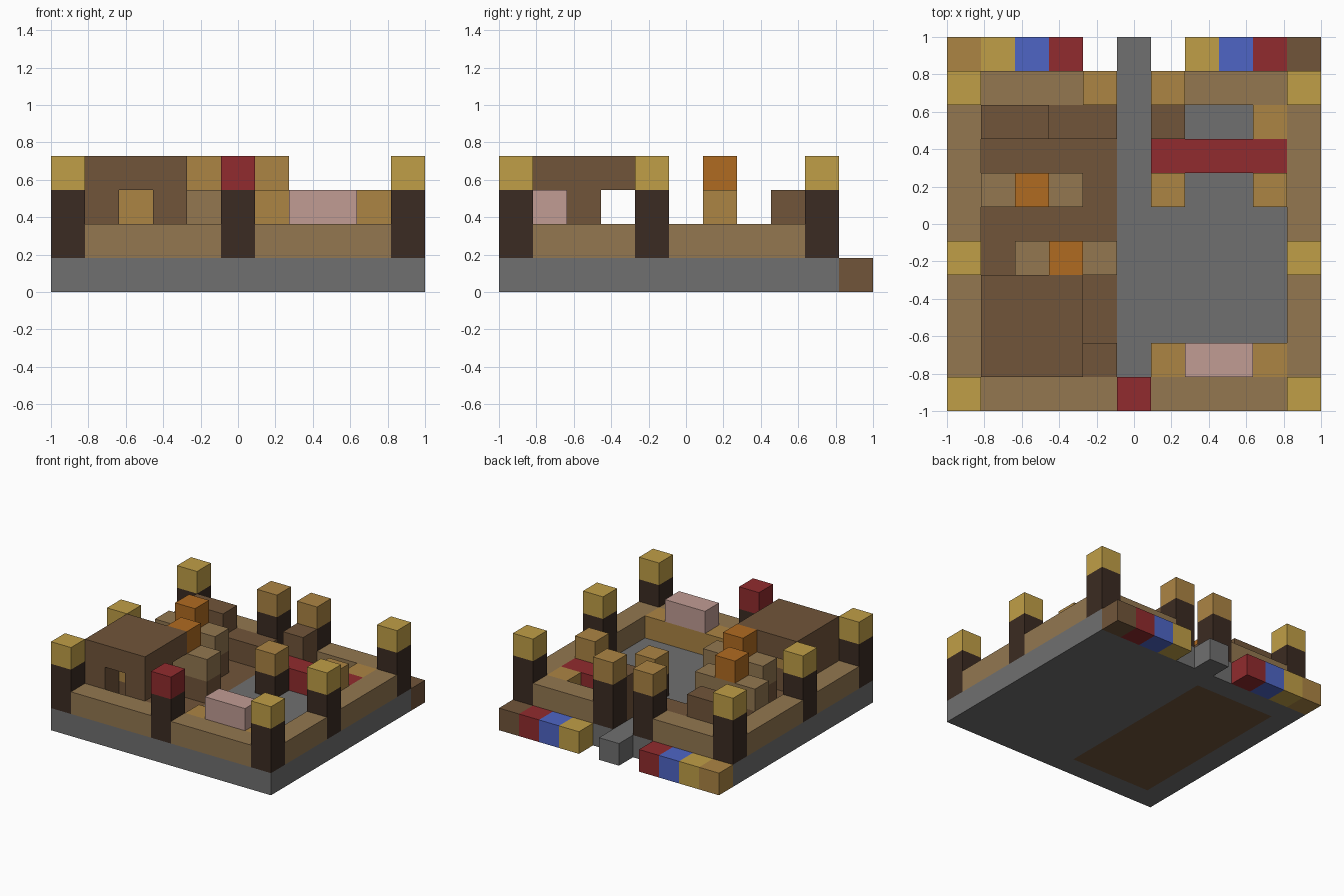
import bpy
import bmesh
from mathutils import Matrix, Vector

if "Cube" in bpy.data.objects:
    bpy.data.objects.remove(bpy.data.objects["Cube"], do_unlink=True)

U = 2 / 11  # edge of one block


def material(name, hex_code):
    srgb = [int(hex_code[i:i + 2], 16) / 255 for i in (0, 2, 4)]
    lin = [c / 12.92 if c <= 0.04045 else ((c + 0.055) / 1.055) ** 2.4 for c in srgb]
    m = bpy.data.materials.new(name)
    m.use_nodes = True
    m.diffuse_color = (*lin, 1)
    m.node_tree.nodes["Principled BSDF"].inputs["Base Color"].default_value = (*lin, 1)
    return m


STONE = material("stone grey", "707070")
PLANK = material("plank", "937750")
BROWN = material("brown wood", "71553a")
TAN = material("tan wood", "ac8544")
YELLOW = material("yellow", "c09f47")
RED = material("red", "912b2e")
BLUE = material("blue", "4e65c5")
PINK = material("pink", "c19c94")
ORANGE = material("orange", "b06b21")
DARK = material("dark wood", "3b2b22")


def blocks(name, mat, *boxes):
    """Boxes in block units: column, row, level, then width, depth, height."""
    bm = bmesh.new()
    for x, y, z, w, d, h in boxes:
        centre = Vector((x + w / 2 - 5.5, y + d / 2 - 5.5, z + h / 2)) * U
        size = Matrix.Diagonal((w * U, d * U, h * U, 1))
        bmesh.ops.create_cube(bm, size=1, matrix=Matrix.Translation(centre) @ size)
    mesh = bpy.data.meshes.new(name)
    bm.to_mesh(mesh)
    bm.free()
    mesh.materials.append(mat)
    obj = bpy.data.objects.new(name, mesh)
    bpy.context.collection.objects.link(obj)
    return obj


def post(name, x, y, cap):
    blocks(name + "_shaft", DARK, (x, y, 1, 1, 1, 2))
    blocks(name + "_cap", cap, (x, y, 3, 1, 1, 1))


# Foundation with a wooden floor let into it, and the path
blocks("foundation", STONE, (0, 0, 0, 1, 10, 1), (5, 0, 0, 6, 10, 1),
       (1, 0, 0, 4, 1, 1), (1, 9, 0, 4, 1, 1))
blocks("wood_floor", BROWN, (1, 1, 0, 4, 8, 1))
blocks("path", STONE, (5, 10, 0, 1, 1, 1))

# Coloured blocks either side of the path
back_row = {0: TAN, 1: YELLOW, 2: BLUE, 3: RED, 7: YELLOW, 8: BLUE, 9: RED, 10: BROWN}
for col, mat in back_row.items():
    blocks(f"back_block_{col}", mat, (col, 10, 0, 1, 1, 1))

# Low boundary walls, broken by the posts
blocks("front_wall", PLANK, (1, 0, 1, 4, 1, 1), (6, 0, 1, 4, 1, 1))
blocks("back_wall", PLANK, (1, 9, 1, 3, 1, 1), (7, 9, 1, 3, 1, 1))
for side, col in (("right", 0), ("left", 10)):
    blocks(side + "_wall", PLANK, (col, 1, 1, 1, 3, 1), (col, 5, 1, 1, 4, 1))
    for place, row in (("front", 0), ("middle", 4), ("back", 9)):
        post(f"{side}_{place}_post", col, row, YELLOW)
post("front_red_post", 5, 0, RED)
post("right_gate_post", 4, 9, TAN)
post("left_gate_post", 6, 9, TAN)

# Hut: flat roof over side walls, open behind, with a window
blocks("hut_roof", BROWN, (1, 1, 3, 3, 3, 1))
blocks("hut_walls", BROWN, (1, 1, 1, 1, 2, 2), (3, 1, 1, 1, 2, 2), (2, 2, 1, 1, 1, 1))
blocks("hut_inner_block", TAN, (2, 2, 2, 1, 1, 1))
blocks("hut_side_step", BROWN, (4, 1, 1, 1, 1, 1))

# Two counters, each with a lamp in the middle
for name, col, row in (("front", 2, 4), ("back", 1, 6)):
    blocks(name + "_counter_base", BROWN, (col, row, 1, 3, 1, 1))
    blocks(name + "_counter_top", PLANK, (col, row, 2, 3, 1, 1))
    blocks(name + "_lamp", ORANGE, (col + 1, row, 3, 1, 1, 1))

# Stepped bench against the back wall
blocks("bench", BROWN, (1, 8, 1, 2, 1, 2), (3, 8, 1, 2, 1, 1))

# Red stall on the left side
blocks("stall_counter", RED, (6, 7, 1, 4, 1, 1))
for name, col in (("right", 6), ("left", 9)):
    blocks(name + "_stall_leg", DARK, (col, 6, 1, 1, 1, 1))
    blocks(name + "_stall_cap", TAN, (col, 6, 2, 1, 1, 1))
blocks("stall_cabinet", BROWN, (6, 8, 1, 1, 1, 2))
blocks("stall_box", TAN, (9, 8, 1, 1, 1, 1))

# Pink seat at the front between two tan ends
blocks("seat_ends", TAN, (6, 1, 1, 1, 1, 1), (9, 1, 1, 1, 1, 1))
blocks("seat_base", TAN, (7, 1, 1, 2, 1, 1))
blocks("pink_seat", PINK, (7, 1, 2, 2, 1, 1))
